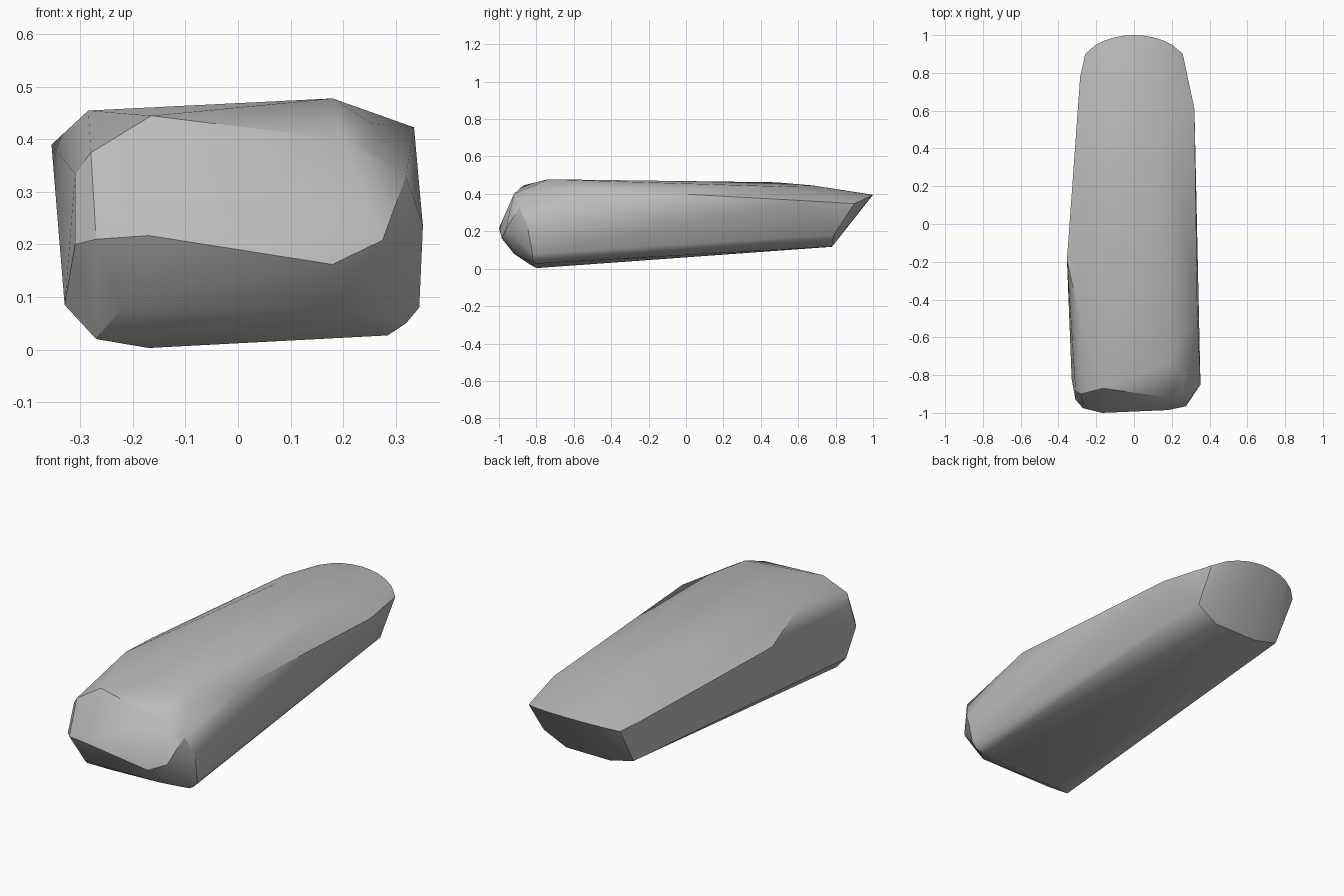
import bpy
import bmesh
from math import cos, pi, sin, sqrt

default_cube = bpy.data.objects.get("Cube")
if default_cube:
    bpy.data.objects.remove(default_cube, do_unlink=True)


def make_material(name, value):
    material = bpy.data.materials.new(name)
    material.use_nodes = True
    colour = (value, value, value, 1)
    material.diffuse_color = colour
    material.node_tree.nodes["Principled BSDF"].inputs["Base Color"].default_value = colour
    return material


def make_hull(name, points, material):
    """Wrap the corner points of a faceted solid in a tight skin."""
    mesh = bpy.data.meshes.new(name)
    bm = bmesh.new()
    for point in points:
        bm.verts.new(point)
    hull = bmesh.ops.convex_hull(bm, input=bm.verts[:])
    unused = [v for v in bm.verts if not v.link_faces]
    bmesh.ops.delete(bm, geom=unused, context="VERTS")
    bmesh.ops.recalc_face_normals(bm, faces=bm.faces[:])
    bm.to_mesh(mesh)
    bm.free()
    mesh.materials.append(material)
    solid = bpy.data.objects.new(name, mesh)
    bpy.context.collection.objects.link(solid)
    return solid


# Blunt nose: upper slope, ridge and lower slope
nose = [
    (-.165, -.87, .445), (.2, -.92, .4), (.26, -.9, .37),
    (-.28, -.9, .375), (-.31, -.88, .335), (.32, -.89, .33),
    (-.31, -.93, .2), (-.27, -.975, .21), (-.17, -1, .217),
    (.18, -.985, .162), (.275, -.965, .208),
    (-.22, -.92, .08), (.2, -.91, .075),
]

# Crown and shoulders along the upper side
upper_side = [
    (-.285, -.5, .455), (.18, -.74, .478), (.255, -.77, .43),
    (.335, -.45, .423), (-.355, -.19, .39), (.32, .61, .365),
    (-.285, .78, .36), (-.14, .48, .462), (.18, .5, .44), (0, .68, .445),
]

# Narrow sole, rounded into the flanks
sole = [
    (.352, -.85, .235), (.345, -.82, .08), (.32, -.82, .05), (.285, -.8, .027),
    (-.17, -.8, .003), (-.27, -.83, .02), (-.33, -.82, .085),
    (-.25, .78, .15), (-.12, .78, .117), (.13, .78, .118), (.25, .79, .18),
]

# Arched rim at the top of the undercut tail
rim = []
steps = 10
for step in range(steps + 1):
    across = 2 * step / steps - 1
    bow = sqrt(1 - .8 * across ** 2)
    rim.append((.258 * across, .82 + .18 * bow, .31 + .085 * bow))

stone = make_hull("stone_body", nose + upper_side + sole + rim,
                  make_material("stone grey", .5))

# Soft shading with crisp ridges
bpy.ops.object.select_all(action="DESELECT")
stone.select_set(True)
bpy.context.view_layer.objects.active = stone
bpy.ops.object.shade_smooth_by_angle(angle=pi / 6)
